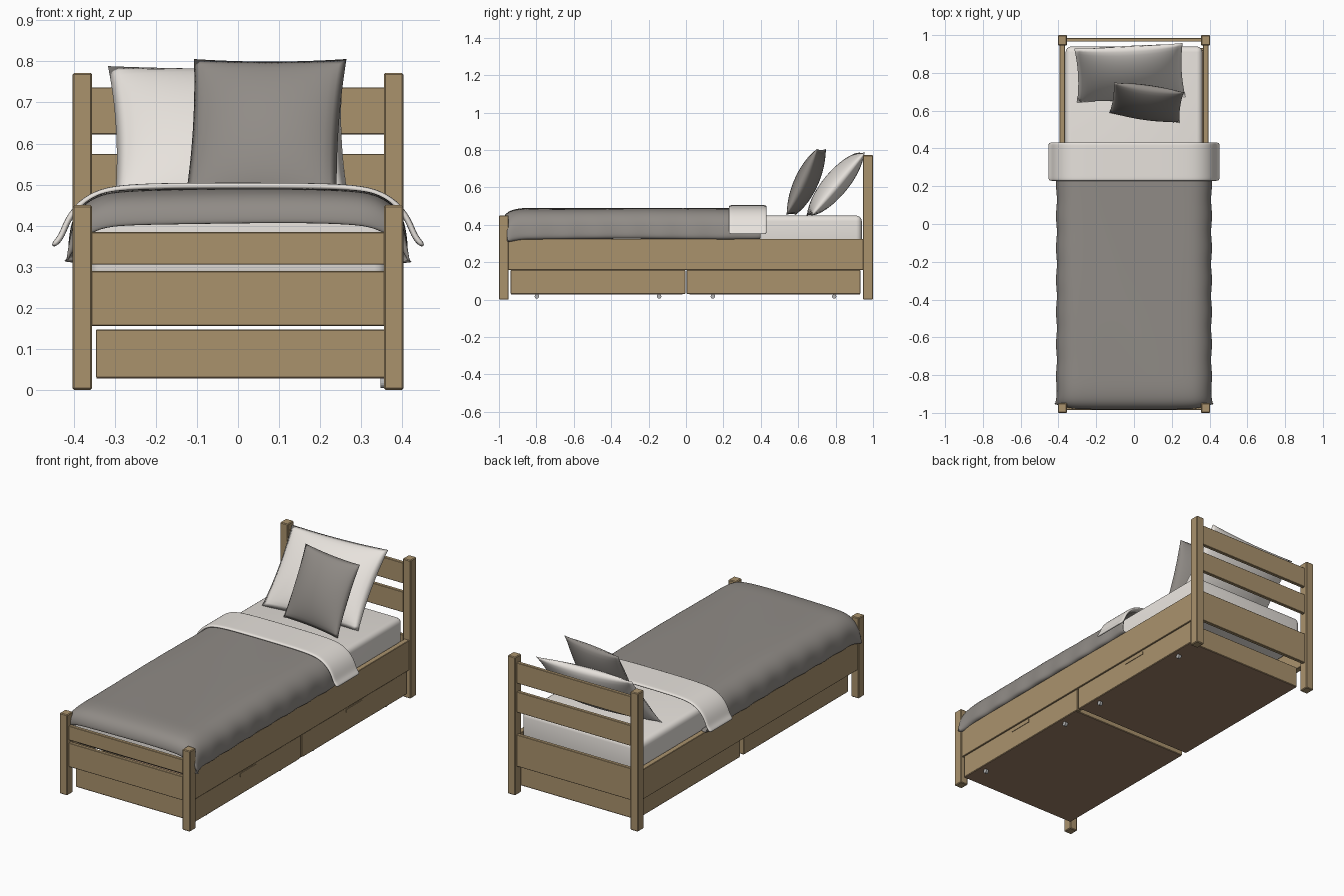
import bpy, bmesh, math
from mathutils import Euler

if "Cube" in bpy.data.objects:
    bpy.data.objects.remove(bpy.data.objects["Cube"], do_unlink=True)


def material(name, r, g, b):
    m = bpy.data.materials.new(name)
    m.use_nodes = True
    m.diffuse_color = (r, g, b, 1)
    bsdf = next(n for n in m.node_tree.nodes if n.type == 'BSDF_PRINCIPLED')
    bsdf.inputs["Base Color"].default_value = (r, g, b, 1)
    return m


WOOD = material("oak wood", 0.4, 0.288, 0.152)
BASE = material("brown base board", 0.33, 0.21, 0.13)
GREY = material("warm grey cloth", 0.28, 0.26, 0.24)
WHITE = material("off white cloth", 0.83, 0.79, 0.745)
METAL = material("grey caster", 0.45, 0.45, 0.45)


def finish(name, bm, mat, smooth=False):
    bmesh.ops.recalc_face_normals(bm, faces=bm.faces)
    me = bpy.data.meshes.new(name)
    bm.to_mesh(me)
    bm.free()
    me.materials.append(mat)
    for p in me.polygons:
        p.use_smooth = smooth
    ob = bpy.data.objects.new(name, me)
    bpy.context.collection.objects.link(ob)
    return ob


def box(name, xs, ys, zs, mat=WOOD, bevel=0.002, segments=1):
    """Box spanning the three (low, high) ranges, with softened edges."""
    bm = bmesh.new()
    bmesh.ops.create_cube(bm, size=1)
    for v in bm.verts:
        v.co = [(lo + hi) / 2 + c * (hi - lo) for c, (lo, hi) in zip(v.co, (xs, ys, zs))]
    if bevel:
        bmesh.ops.bevel(bm, geom=bm.edges[:], offset=bevel, segments=segments,
                        profile=0.5, affect='EDGES')
    return finish(name, bm, mat, segments > 1)


def cloth(name, rows, mat, thickness, levels):
    """Sheet through rows of points, thickened and smoothed."""
    bm = bmesh.new()
    grid = [[bm.verts.new(p) for p in row] for row in rows]
    for r0, r1 in zip(grid, grid[1:]):
        for i in range(len(r0) - 1):
            bm.faces.new((r0[i], r0[i + 1], r1[i + 1], r1[i]))
    ob = finish(name, bm, mat, True)
    solid = ob.modifiers.new("thickness", 'SOLIDIFY')
    solid.thickness = thickness
    solid.offset = 0
    sub = ob.modifiers.new("smooth", 'SUBSURF')
    sub.levels = sub.render_levels = levels
    return ob


def mirrored(half):
    """Full cross-section from a half that starts at the centre."""
    return [(-x, z) for x, z in reversed(half[1:])] + half


def pillow(name, width, height, depth, centre, tilt, yaw, mat):
    bm = bmesh.new()
    for side in (-1, 1):
        made = bmesh.ops.create_grid(bm, x_segments=24, y_segments=24, size=1)
        for v in made["verts"]:
            a, b = v.co.x, v.co.y
            puff = max(0, (1 - a * a) * (1 - b * b)) ** 0.6
            v.co = (a * width / 2 * (1 - 0.045 * (1 - b * b)),
                    side * puff * depth / 2,
                    b * height / 2 * (1 - 0.035 * (1 - a * a)))
    bmesh.ops.remove_doubles(bm, verts=bm.verts, dist=0.0005)
    ob = finish(name, bm, mat, True)
    ob.location = centre
    ob.rotation_euler = Euler((math.radians(-tilt), 0, math.radians(yaw)))
    return ob


# Corner posts and side rails
for s, side in ((1, "left"), (-1, "right")):
    xs = sorted((s * 0.355, s * 0.403))
    box("front_post_" + side, xs, (-1, -0.948), (0, 0.45), bevel=0.004)
    box("back_post_" + side, xs, (0.946, 1), (0, 0.772), bevel=0.004)
    box("side_rail_" + side, sorted((s * 0.365, s * 0.395)), (-0.96, 0.96), (0.158, 0.325))

# Boards across the foot and head
for name, y, zs in (("foot_rail_top", -0.975, (0.305, 0.384)),
                    ("foot_rail_bottom", -0.975, (0.156, 0.289)),
                    ("head_rail_top", 0.975, (0.622, 0.737)),
                    ("head_rail_middle", 0.975, (0.46, 0.575)),
                    ("head_rail_bottom", 0.975, (0.158, 0.335))):
    box(name, (-0.37, 0.37), (y - 0.01, y + 0.01), zs)

# Two drawers that pull out to the left, with pulls and casters
for label, y0, y1, in0, in1 in (("front", -0.937, -0.004, 0, 0.012),
                                ("back", 0.004, 0.932, 0.012, 0)):
    zs = (0.03, 0.147)
    mid = (y0 + y1) / 2
    b0, b1 = y0 + in0, y1 - in1
    box(label + "_drawer_face", (0.365, 0.39), (y0, y1), (0.03, 0.157))
    box(label + "_drawer_rear", (-0.346, -0.33), (b0, b1), zs)
    box(label + "_drawer_end_a", (-0.335, 0.37), (b0, b0 + 0.016), zs)
    box(label + "_drawer_end_b", (-0.335, 0.37), (b1 - 0.016, b1), zs)
    box(label + "_drawer_base", (-0.344, 0.388), (b0 + 0.002, b1 - 0.002),
        (0.028, 0.04), BASE, 0)
    box(label + "_drawer_pull", (0.384, 0.393), (mid - 0.07, mid + 0.07),
        (0.13, 0.148), bevel=0)
    for y in (y0 + 0.14, y1 - 0.14):
        bm = bmesh.new()
        bmesh.ops.create_cone(bm, cap_ends=True, segments=16, radius1=0.012,
                              radius2=0.012, depth=0.016)
        wheel = finish(label + "_drawer_caster", bm, METAL)
        wheel.location = (0.355, y, 0.0165)
        wheel.rotation_euler.y = math.pi / 2

# Mattress
box("mattress", (-0.362, 0.362), (-0.94, 0.94), (0.265, 0.449), WHITE, 0.03, 4)

# Grey blanket draped over both sides and the foot, hem tucked inwards
across = mirrored([(0, 0), (0.15, 0), (0.28, 0.002), (0.335, 0.01), (0.375, 0.035),
                   (0.398, 0.07), (0.404, 0.11), (0.407, 0.14), (0.402, 0.155),
                   (0.385, 0.157), (0.364, 0.152)])
along = [(-0.978, 0.08), (-0.976, 0.058), (-0.964, 0.032), (-0.935, 0.011), (-0.885, 0.002)]
along += [(-0.84 + 0.04 * i, 0) for i in range(32)]
rows = []
for y, drop_y in along:
    row = []
    for x, drop_x in across:
        drop = min(0.17, drop_x + drop_y)
        hang = drop_x / 0.157
        end = drop_y / 0.08
        out = hang * (0.004 * math.sin(y * 37) + 0.014 * end)
        ripple = 0.002 * math.sin(y * 6 + x * 9)
        row.append((x + math.copysign(out, x * out),
                    y + 0.03 * min(1, 3 * hang) * end,
                    0.484 - drop + ripple))
    rows.append(row)
cloth("blanket", rows, GREY, 0.01, 2)

# White sheet folded back over the blanket
fold = mirrored([(0, 0.497), (0.16, 0.497), (0.29, 0.493), (0.35, 0.478), (0.395, 0.445),
                 (0.419, 0.405), (0.431, 0.37), (0.452, 0.35)])
cloth("folded_sheet", [[(x, y, z) for x, z in fold]
                       for y in (0.228, 0.25, 0.3, 0.36, 0.41, 0.432)], WHITE, 0.015, 2)

# Pillows leaning on the headboard
pillow("large_pillow", 0.575, 0.445, 0.13, (-0.022, 0.8, 0.618), 40, 3, WHITE)
pillow("small_pillow", 0.375, 0.39, 0.12, (0.067, 0.643, 0.629), 25, -8, GREY)
